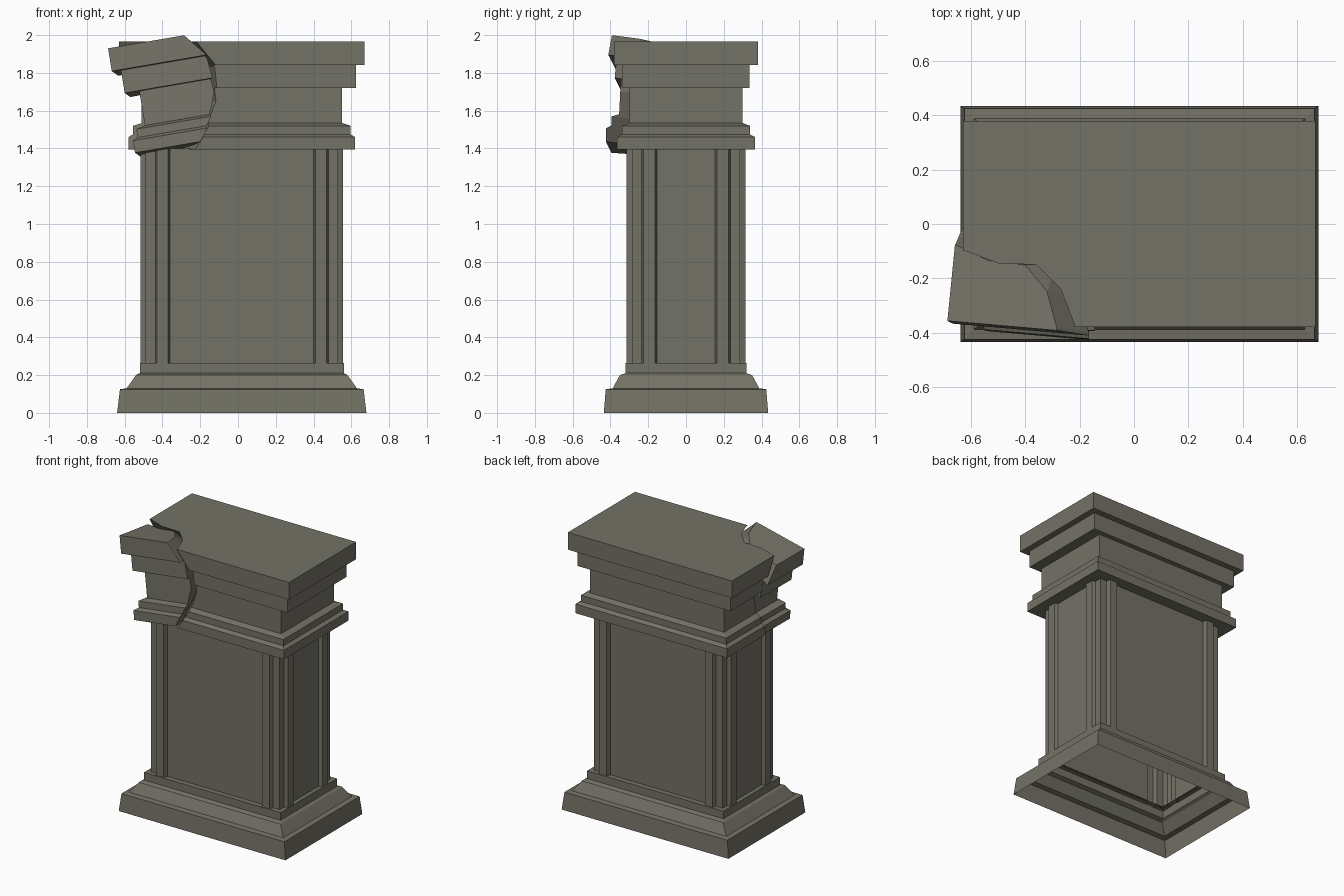
import bpy, bmesh
from math import radians
from mathutils import Matrix, Vector, Euler

if "Cube" in bpy.data.objects:
    bpy.data.objects.remove(bpy.data.objects["Cube"])

CX = 0.02  # pedestal axis in x

stone = bpy.data.materials.new("grey stone")
stone.diffuse_color = (0.175, 0.168, 0.132, 1)
stone.use_nodes = True
stone.node_tree.nodes["Principled BSDF"].inputs["Base Color"].default_value = stone.diffuse_color


def loft(name, rings, cap_bottom=True, cap_top=True):
    """Skin a stack of equal-length closed rings."""
    bm = bmesh.new()
    vs = [[bm.verts.new(p) for p in r] for r in rings]
    n = len(rings[0])
    for a, b in zip(vs, vs[1:]):
        for i in range(n):
            j = (i + 1) % n
            bm.faces.new((a[i], a[j], b[j], b[i]))
    if cap_bottom:
        bm.faces.new(vs[0][::-1])
    if cap_top:
        bm.faces.new(vs[-1])
    me = bpy.data.meshes.new(name)
    bm.to_mesh(me)
    bm.free()
    me.materials.append(stone)
    ob = bpy.data.objects.new(name, me)
    bpy.context.collection.objects.link(ob)
    return ob


def rect(hx, hy, z):
    return [(CX + sx * hx, sy * hy, z)
            for sx, sy in ((-1, -1), (1, -1), (1, 1), (-1, 1))]


# Base: open-bottomed moulded plinth
loft("base", [rect(*p) for p in (
    (0.66, 0.435, 0), (0.645, 0.425, 0.125), (0.61, 0.388, 0.13),
    (0.56, 0.35, 0.2), (0.54, 0.32, 0.21), (0.54, 0.32, 0.265),
    (0.50, 0.275, 0.265))], False, False)

# Shaft: recessed panels with raised strips beside each corner
quarter = [(0.51, 0.153), (0.535, 0.163), (0.535, 0.225), (0.51, 0.235),
           (0.51, 0.285), (0.458, 0.285), (0.448, 0.314), (0.39, 0.314),
           (0.38, 0.282)]
outline = (quarter + [(-x, y) for x, y in quarter[::-1]]
           + [(-x, -y) for x, y in quarter]
           + [(x, -y) for x, y in quarter[::-1]])
loft("shaft", [[(CX + x, y, z) for x, y in outline] for z in (0.26, 1.4)],
     False, False)

# Capital: stepped mouldings, closed so that it can be split
capital = loft("capital", [rect(*p) for p in (
    (0.60, 0.365, 1.395), (0.60, 0.365, 1.46), (0.575, 0.338, 1.475),
    (0.575, 0.338, 1.52), (0.53, 0.30, 1.535), (0.53, 0.30, 1.72),
    (0.605, 0.335, 1.72), (0.605, 0.335, 1.842), (0.65, 0.38, 1.842),
    (0.65, 0.38, 1.965))])

# Jagged fracture volume around the front left corner: z, front x, left y
crack = [(1.30, -0.28, -0.02), (1.40, -0.22, -0.06), (1.52, -0.14, -0.03),
         (1.65, -0.09, 0.0), (1.83, -0.11, -0.02), (1.965, -0.22, -0.10),
         (2.10, -0.33, -0.17)]
rings = []
for z, xf, yl in crack:
    rings.append([(-0.9, -0.7, z), (xf, -0.7, z), (xf, -0.37, z),
                  (xf - 0.05, -0.24, z), (xf - 0.14, yl - 0.05, z),
                  (-0.5, yl - 0.045, z), (-0.62, yl, z), (-0.9, yl, z)])
cutter = loft("fracture_cutter", rings)
cutter.hide_render = True
tri = bmesh.new()
tri.from_mesh(cutter.data)
bmesh.ops.triangulate(tri, faces=tri.faces[:])
tri.to_mesh(cutter.data)
tri.free()


def split(operation):
    mod = capital.modifiers.new("split", 'BOOLEAN')
    mod.operation = operation
    mod.solver = 'EXACT'
    mod.object = cutter
    dg = bpy.context.evaluated_depsgraph_get()
    dg.update()
    me = bpy.data.meshes.new_from_object(capital.evaluated_get(dg))
    capital.modifiers.remove(mod)
    return me


body_mesh = split('DIFFERENCE')
chunk_mesh = split('INTERSECT')
capital.data = body_mesh

# Broken corner: tipped outward about its upper outer corner
pivot = Vector((-0.63, -0.38, 1.965))
turn = Euler((radians(-4), radians(-9.7), radians(-5))).to_matrix().to_4x4()
chunk_mesh.transform(Matrix.Translation((-0.688, -0.357, 1.93)) @ turn
                     @ Matrix.Translation(-pivot))
chunk = bpy.data.objects.new("broken_corner", chunk_mesh)
bpy.context.collection.objects.link(chunk)
bpy.data.objects.remove(cutter)

for ob in (capital, chunk):
    ob.data.materials.clear()
    ob.data.materials.append(stone)
    for f in ob.data.polygons:
        f.material_index = 0
        f.use_smooth = False
